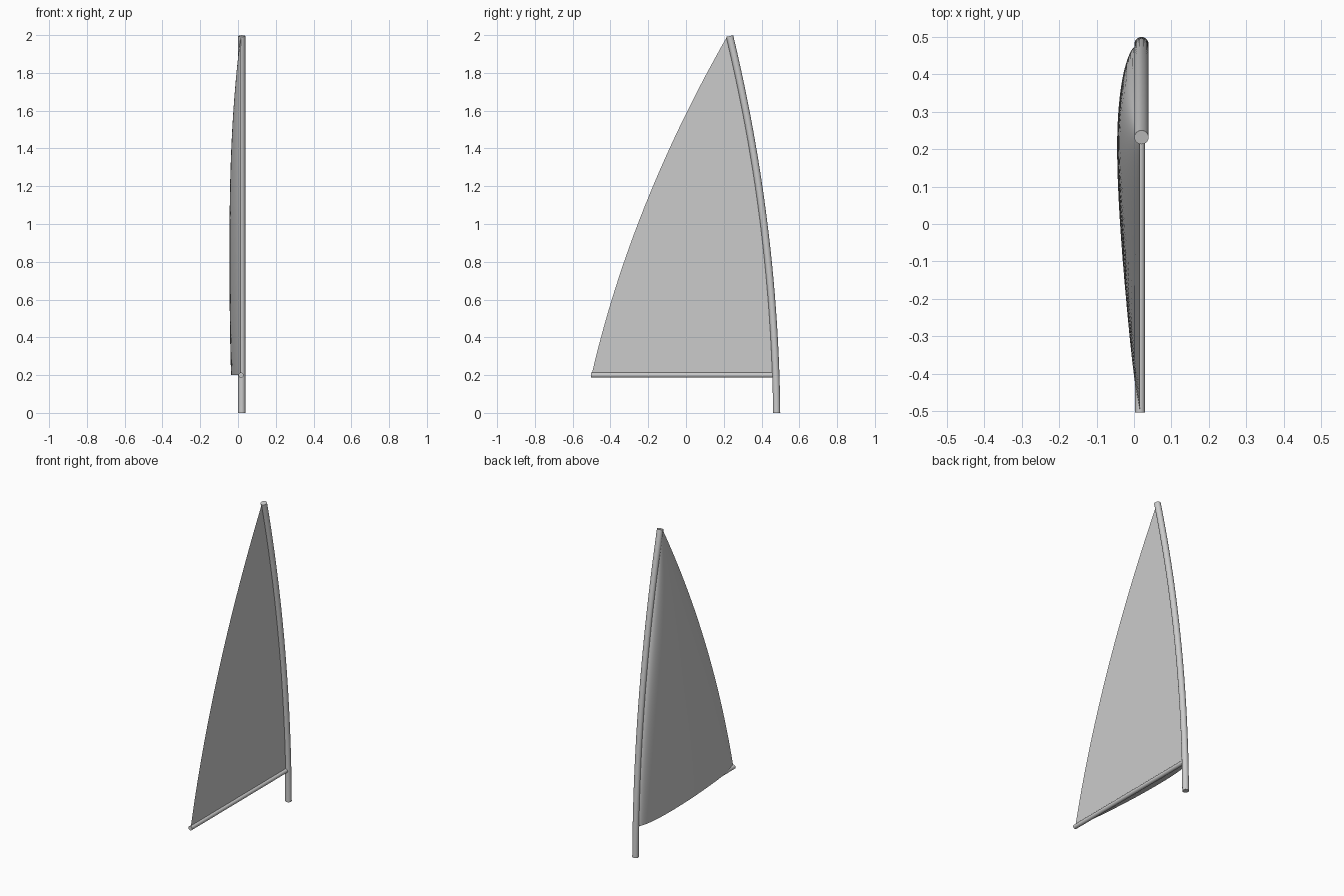
import bpy, bmesh, math
from mathutils import Vector

cube = bpy.data.objects.get("Cube")
if cube:
    bpy.data.objects.remove(cube, do_unlink=True)

grey = bpy.data.materials.new("light_grey")
grey.use_nodes = True
colour = (0.6, 0.6, 0.6, 1)
grey.diffuse_color = colour
grey.node_tree.nodes["Principled BSDF"].inputs["Base Color"].default_value = colour


def finish(name, bm):
    """Turn a bmesh into a smooth shaded object that keeps its sharp edges."""
    bmesh.ops.recalc_face_normals(bm, faces=bm.faces)
    mesh = bpy.data.meshes.new(name)
    bm.to_mesh(mesh)
    bm.free()
    mesh.materials.append(grey)
    obj = bpy.data.objects.new(name, mesh)
    bpy.context.collection.objects.link(obj)
    bpy.ops.object.select_all(action="DESELECT")
    obj.select_set(True)
    bpy.context.view_layer.objects.active = obj
    bpy.ops.object.shade_smooth_by_angle(angle=math.radians(35))
    return obj


def bridge(bm, rings):
    """Join successive closed rings and cap both ends."""
    n = len(rings[0])
    for a, b in zip(rings, rings[1:]):
        for i in range(n):
            j = (i + 1) % n
            bm.faces.new((a[i], a[j], b[j], b[i]))
    bm.faces.new(rings[0])
    bm.faces.new(rings[-1])


def tube(name, path, radius, sides=24):
    """Round pole swept along a path lying in the YZ plane."""
    bm = bmesh.new()
    rings = []
    side = Vector((1, 0, 0))
    for k, p in enumerate(path):
        tangent = path[min(k + 1, len(path) - 1)] - path[max(k - 1, 0)]
        up = tangent.normalized().cross(side)
        angles = [2 * math.pi * i / sides for i in range(sides)]
        rings.append([bm.verts.new(p + radius * (math.cos(a) * side + math.sin(a) * up))
                      for a in angles])
    bridge(bm, rings)
    return finish(name, bm)


def mast_y(z):
    return 0.48 - 0.01 * z - 0.0575 * z * z


def leech_y(z):
    t = z - 0.2
    return -0.5 + 0.23 * t + 0.095 * t * t


def belly(z):
    """Greatest depth of the sail at a height."""
    k = 0.042 if z > 0.85 else 0.024
    return 0.061 - k * abs(z - 0.85) ** 2.5


def camber(s):
    """Depth along the chord from mast (0) to trailing edge (1)."""
    return s ** 0.35 * (1 - s) ** 0.8 / 0.493


# Bowed mast and straight boom
tube("mast", [Vector((0.02, mast_y(z), z)) for z in (1.995 * i / 32 for i in range(33))], 0.019)
tube("boom", [Vector((0.016, -0.503, 0.2)), Vector((0.016, 0.475, 0.2))], 0.0135)

# Sail: flat on one side, bellied on the other, closed along the foot
bm = bmesh.new()
rows, cols, flat_x = 36, 28, 0.016
rings = []
for r in range(rows + 1):
    z = 0.2 + 1.785 * r / rows
    front, back = mast_y(z), leech_y(z)
    ring = []
    for c in range(cols + 1):
        s = (c / cols) ** 2
        x = flat_x - belly(z) * camber(s)
        ring.append(bm.verts.new((x, front + (back - front) * s, z)))
    rings.append(ring)
bridge(bm, rings)
finish("sail", bm)
